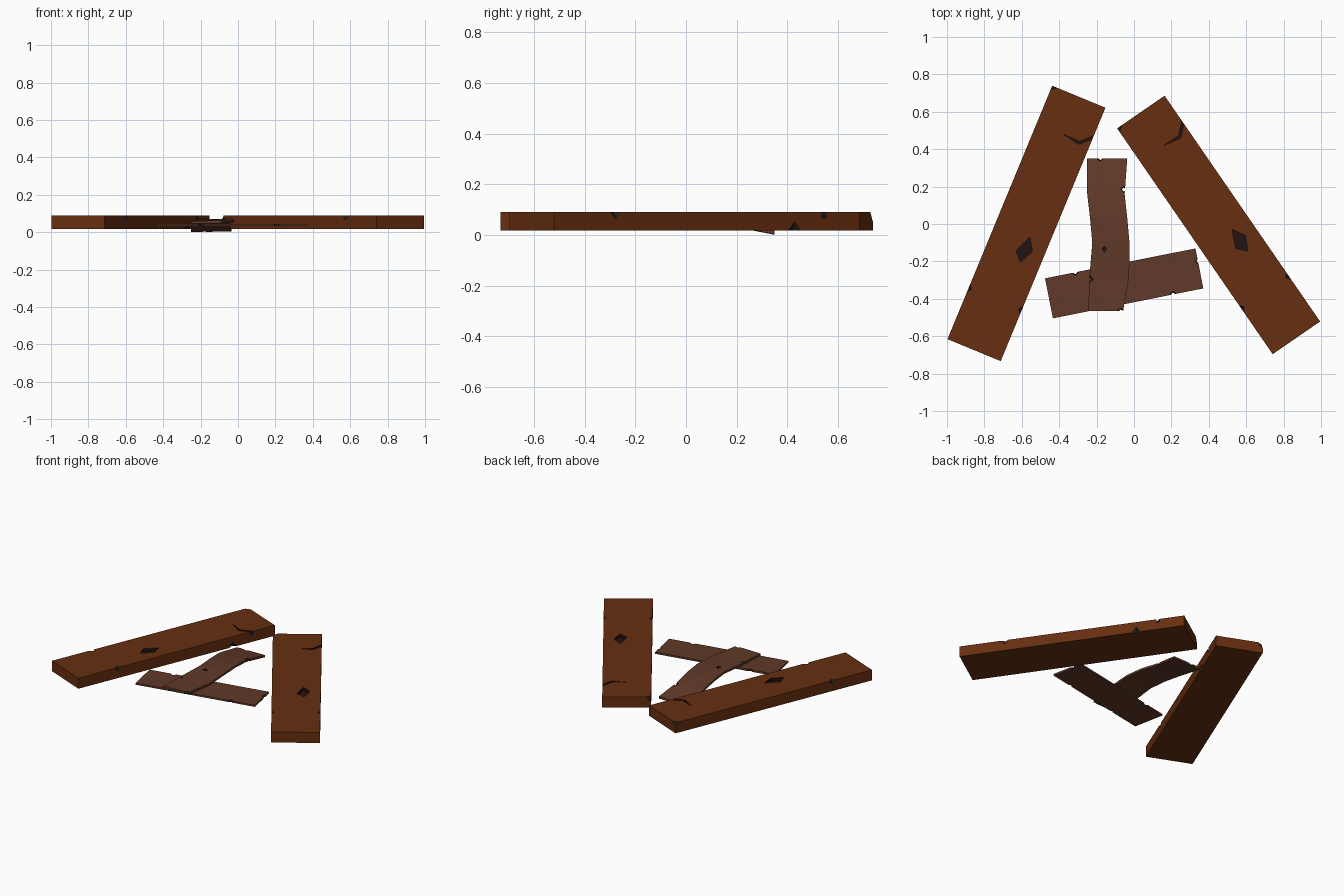
import bpy, bmesh, math
from mathutils import Matrix, Vector

if "Cube" in bpy.data.objects:
    bpy.data.objects.remove(bpy.data.objects["Cube"])


def material(name, rgb):
    m = bpy.data.materials.new(name)
    m.diffuse_color = (*rgb, 1)
    m.use_nodes = True
    m.node_tree.nodes["Principled BSDF"].inputs["Base Color"].default_value = m.diffuse_color
    return m


BIG = material("red brown wood", (0.135, 0.028, 0.005))
SMALL = material("dull brown wood", (0.118, 0.041, 0.022))
PIT = material("dark brown pit", (0.016, 0.006, 0.006))
NICK = material("dark grey nick", (0.017, 0.017, 0.010))


def finish(name, bm, wood, index=0):
    bmesh.ops.recalc_face_normals(bm, faces=bm.faces)
    for f in bm.faces:
        f.material_index = index
    me = bpy.data.meshes.new(name)
    bm.to_mesh(me)
    bm.free()
    for m in (wood, PIT, NICK):
        me.materials.append(m)
    ob = bpy.data.objects.new(name, me)
    bpy.context.collection.objects.link(ob)
    return ob


def prism(pts, z0, z1, wood):
    # closed outline extruded upward, used to cut pits and cracks
    bm = bmesh.new()
    f = bm.faces.new([bm.verts.new((x, y, z0)) for x, y in pts])
    r = bmesh.ops.extrude_face_region(bm, geom=[f])
    top = [v for v in r["geom"] if isinstance(v, bmesh.types.BMVert)]
    bmesh.ops.translate(bm, verts=top, vec=(0, 0, z1 - z0))
    return finish("pit_cutter", bm, wood, 1)


def nick(pos, radii, wood):
    # octahedron centred on an edge leaves a small wedge
    bm = bmesh.new()
    p, n = [], []
    for i in range(3):
        d = Vector((0, 0, 0))
        d[i] = radii[i]
        p.append(bm.verts.new(Vector(pos) + d))
        n.append(bm.verts.new(Vector(pos) - d))
    for a in (p, n):
        for b in (p, n):
            for c in (p, n):
                bm.faces.new((a[0], b[1], c[2]))
    return finish("nick_cutter", bm, wood, 2)


def carve(ob, cutters):
    bpy.context.view_layer.objects.active = ob
    for c in cutters:
        mod = ob.modifiers.new("cut", "BOOLEAN")
        mod.operation, mod.solver, mod.object = "DIFFERENCE", "EXACT", c
        bpy.ops.object.modifier_apply(modifier=mod.name)
        bpy.data.objects.remove(c)


def loft_plank(name, sections, thick, wood):
    # sections: y, left x, right x, underside z left, underside z right
    bm = bmesh.new()
    rings = []
    for y, xl, xr, zl, zr in sections:
        rings.append([bm.verts.new(c) for c in (
            (xl, y, zl), (xr, y, zr), (xr, y, zr + thick), (xl, y, zl + thick))])
    for a, b in zip(rings, rings[1:]):
        for i in range(4):
            j = (i + 1) % 4
            bm.faces.new((a[i], a[j], b[j], b[i]))
    bm.faces.new(rings[0])
    bm.faces.new(rings[-1])
    return finish(name, bm, wood)


# thick planks: same board placed twice
W, L, Z0, Z1 = 0.154, 0.733, 0.017, 0.09
for name, x, y, ang in (("left_thick_plank", -0.575, 0.003, -22.45),
                        ("right_thick_plank", 0.4525, -0.005, 34.56)):
    ob = loft_plank(name, [(-L, -W, W, Z0, Z0), (L, -W, W, Z0, Z0)], Z1 - Z0, BIG)
    diamond = [(0.045, -0.06), (0.086, -0.126), (0.05, -0.205), (0.004, -0.155)]
    crack = [(-0.004, 0.517), (0.098, 0.498), (0.165, 0.562),
             (0.158, 0.575), (0.095, 0.514)]
    carve(ob, [
        prism(diamond, Z1 - 0.02, Z1 + 0.05, BIG),
        prism(crack, Z1 - 0.022, Z1 + 0.05, BIG),
        nick((-W, -0.438, Z1), (0.018, 0.022, 0.026), BIG),
        nick((W, -0.438, Z1), (0.018, 0.022, 0.026), BIG),
        nick((W, 0.42, Z0), (0.018, 0.03, 0.036), BIG),
        nick((-W, L, Z1), (0.03, 0.024, 0.042), BIG),
    ])
    ob.matrix_world = Matrix.Translation((x, y, 0)) @ Matrix.Rotation(math.radians(ang), 4, "Z")

# flat thin plank lying across the gap
T = 0.012
cross = loft_plank("lower_thin_plank", [(-0.109, -0.41, 0.41, 0.032, 0.032),
                                        (0.109, -0.41, 0.41, 0.032, 0.032)], T, SMALL)
zt = 0.032 + T
carve(cross, [nick((px, py, zt), (rx, ry, 0.03), SMALL) for px, py, rx, ry in (
    (-0.245, 0.109, 0.02, 0.018), (0.245, -0.109, 0.02, 0.018),
    (0.41, 0.04, 0.014, 0.02), (-0.17, -0.109, 0.015, 0.012))])
cross.matrix_world = Matrix.Translation((-0.0525, -0.3175, 0)) @ Matrix.Rotation(math.radians(11.24), 4, "Z")

# warped thin plank resting on the cross plank
warped = loft_plank("upper_warped_plank", [
    (-0.465, -0.245, -0.058, 0.046, 0.048),
    (-0.28, -0.238, -0.026, 0.046, 0.050),
    (-0.10, -0.223, -0.024, 0.052, 0.060),
    (0.03, -0.235, -0.036, 0.050, 0.056),
    (0.16, -0.250, -0.050, 0.038, 0.038),
    (0.35, -0.250, -0.036, 0.001, 0.003)], T + 0.002, SMALL)
hole = [(-0.16, -0.115), (-0.143, -0.132), (-0.157, -0.155), (-0.175, -0.134)]
carve(warped, [
    prism(hole, 0.063, 0.12, SMALL),
    nick((-0.054, 0.185, 0.046), (0.018, 0.02, 0.03), SMALL),
    nick((-0.18, 0.35, 0.016), (0.018, 0.016, 0.03), SMALL),
    nick((-0.07, -0.465, 0.062), (0.022, 0.014, 0.03), SMALL),
    nick((-0.238, -0.295, 0.06), (0.022, 0.02, 0.03), SMALL),
])
